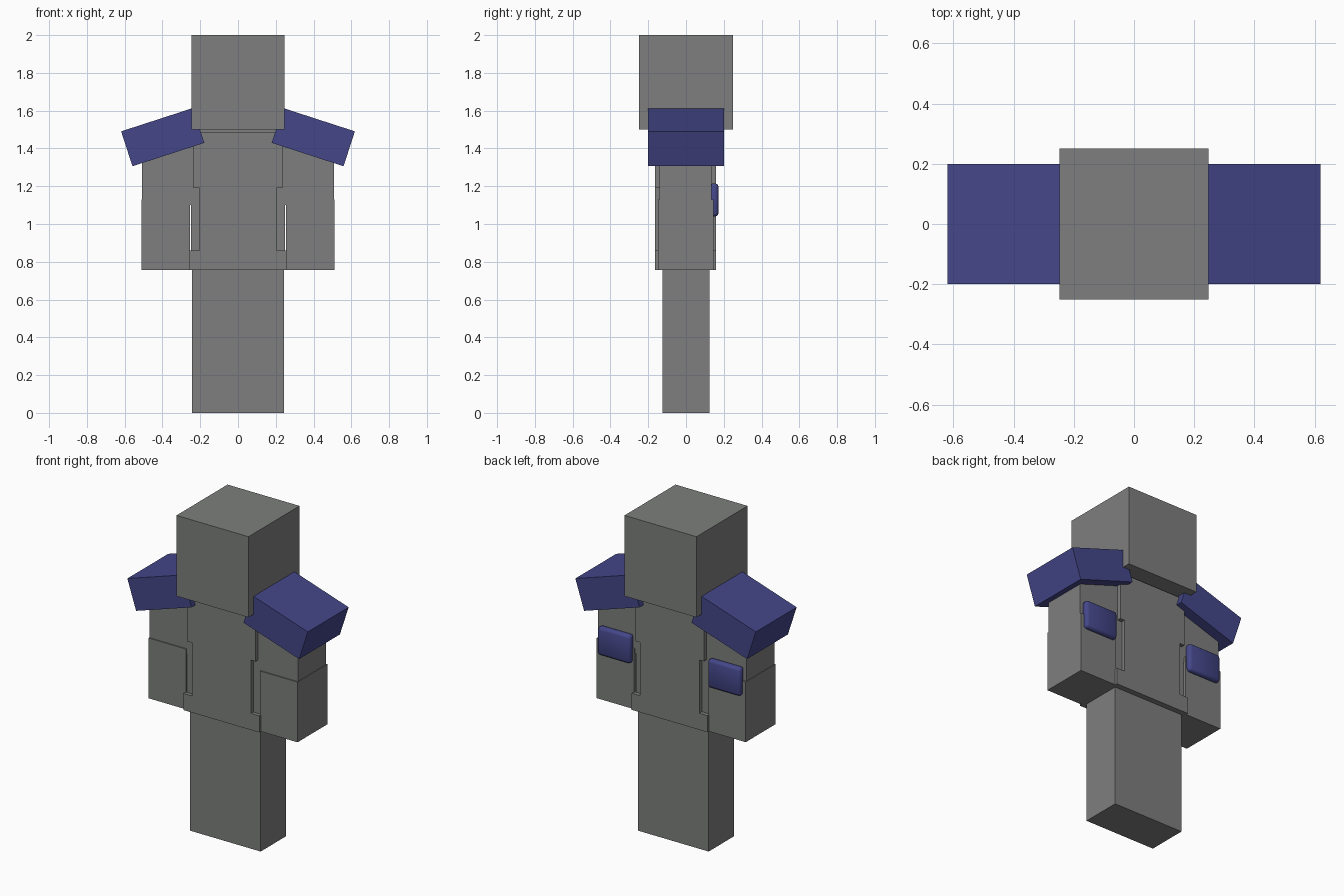
import bpy
import math

if "Cube" in bpy.data.objects:
    bpy.data.objects.remove(bpy.data.objects["Cube"])


def material(name, rgb):
    m = bpy.data.materials.new(name)
    m.diffuse_color = (*rgb, 1)
    m.use_nodes = True
    m.node_tree.nodes["Principled BSDF"].inputs["Base Color"].default_value = m.diffuse_color
    return m


grey = material("stone grey", (0.205, 0.212, 0.205))
blue = material("dark blue", (0.058, 0.062, 0.25))


def box(name, lo, hi, mat, tilt=0):
    """Box between two corners, optionally tilted about its own y axis."""
    centre = [(a + b) / 2 for a, b in zip(lo, hi)]
    bpy.ops.mesh.primitive_cube_add(size=1, location=centre)
    ob = bpy.context.object
    ob.name = name
    ob.scale = [b - a for a, b in zip(lo, hi)]
    bpy.ops.object.transform_apply(location=False, rotation=False, scale=True)
    ob.rotation_euler.y = tilt
    ob.data.materials.append(mat)
    return ob


def mirrored_box(name, lo, hi, mat, tilt=0):
    """A right box and its copy on the left."""
    right = box("right_" + name, lo, hi, mat, tilt)
    left = box("left_" + name, (-hi[0], lo[1], lo[2]),
               (-lo[0], hi[1], hi[2]), mat, -tilt)
    return right, left


# Head and legs
box("head", (-0.247, -0.25, 1.5), (0.247, 0.25, 2.0), grey)
box("legs", (-0.243, -0.125, 0.0), (0.243, 0.125, 0.762), grey)

# Torso core with stepped armour layer: belt, waist, chest
box("torso_core", (-0.25, -0.14, 0.76), (0.25, 0.135, 1.5), grey)
layers = (("belt", 0.26, 0.757, 0.86), ("waist", 0.203, 0.86, 1.19),
          ("chest", 0.235, 1.19, 1.487))
for name, half, z0, z1 in layers:
    box(name, (-half, -0.163, z0), (half, 0.16, z1), grey)

# Arms with slightly thicker gauntlets
mirrored_box("upper_arm", (0.24, -0.14, 1.1), (0.508, 0.135, 1.48), grey)
mirrored_box("gauntlet", (0.255, -0.147, 0.757), (0.511, 0.145, 1.13), grey)

# Tilted shoulder pads
mirrored_box("shoulder_pad", (0.1985, -0.2, 1.363), (0.5985, 0.2, 1.557),
             blue, math.radians(18))

# Rounded pouches on the back of the arms
for ob in mirrored_box("back_pouch", (0.265, 0.125, 1.04),
                       (0.49, 0.172, 1.215), blue):
    bev = ob.modifiers.new("rounding", "BEVEL")
    bev.width = 0.017
    bev.segments = 2
    bpy.ops.object.select_all(action="DESELECT")
    ob.select_set(True)
    bpy.context.view_layer.objects.active = ob
    bpy.ops.object.modifier_apply(modifier="rounding")
    bpy.ops.object.shade_smooth_by_angle(angle=math.radians(50))
